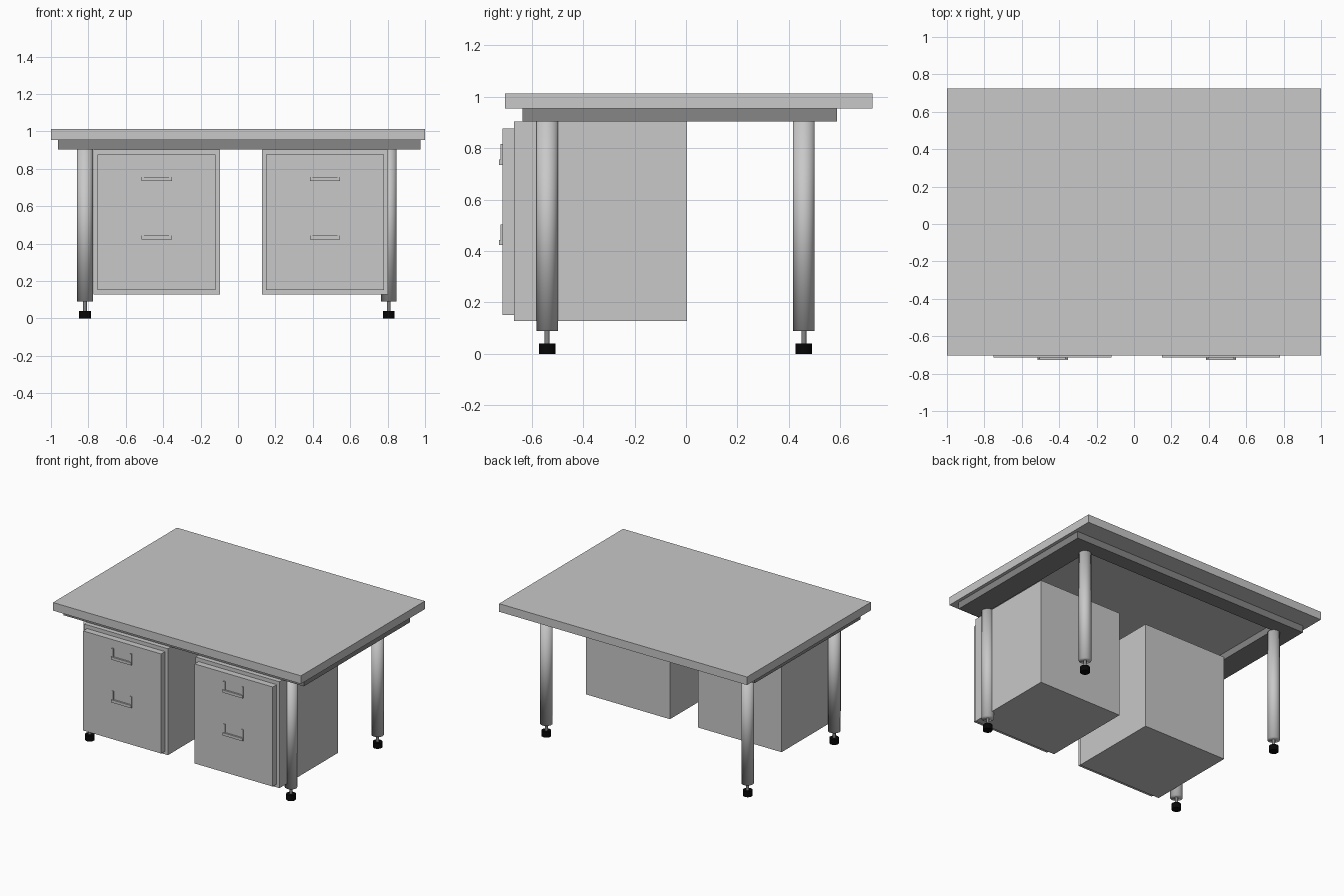
import bpy
import bmesh
from mathutils import Matrix, Vector

old = bpy.data.objects.get("Cube")
if old:
    bpy.data.objects.remove(old, do_unlink=True)


def material(name, value):
    mat = bpy.data.materials.new(name)
    mat.use_nodes = True
    colour = (value, value, value, 1)
    mat.diffuse_color = colour
    mat.node_tree.nodes["Principled BSDF"].inputs["Base Color"].default_value = colour
    return mat


light_grey = material("light grey", 0.58)
dark_grey = material("dark grey", 0.24)
black = material("black", 0.002)


def boxes(name, mat, *extents):
    """One object from boxes, each given as a low and a high corner."""
    bm = bmesh.new()
    for low, high in extents:
        low, high = Vector(low), Vector(high)
        place = Matrix.Translation((low + high) / 2) @ Matrix.Diagonal((*(high - low), 1))
        bmesh.ops.create_cube(bm, size=1, matrix=place)
    return finish(name, mat, bm)


def cylinder(name, mat, x, y, bottom, top, radius, sides=24, soft=False):
    bm = bmesh.new()
    bmesh.ops.create_cone(bm, cap_ends=True, segments=sides, radius1=radius, radius2=radius,
                          depth=top - bottom,
                          matrix=Matrix.Translation((x, y, (bottom + top) / 2)))
    for face in bm.faces:
        face.smooth = soft or len(face.verts) == 4
    if not soft:
        for edge in bm.edges:
            edge.smooth = all(len(f.verts) == 4 for f in edge.link_faces)
    return finish(name, mat, bm)


def finish(name, mat, bm):
    mesh = bpy.data.meshes.new(name)
    bm.to_mesh(mesh)
    bm.free()
    mesh.materials.append(mat)
    obj = bpy.data.objects.new(name, mesh)
    bpy.context.collection.objects.link(obj)
    return obj


# Table top
TOP, UNDER, RAIL = 1.013, 0.954, 0.904
boxes("table_top", light_grey, ((-1, -0.703, UNDER), (1, 0.725, TOP)))

# Open frame under the top: two side rails with front and back rails between
left, right, front, back = 0.976, -0.963, -0.635, 0.586
side, cross = 0.17, 0.11
boxes("under_frame", dark_grey,
      ((right, front, RAIL), (right + side, back, UNDER)),
      ((left - side, front, RAIL), (left, back, UNDER)),
      ((right + side, front, RAIL), (left - side, front + cross, UNDER)),
      ((right + side, back - cross, RAIL), (left - side, back, UNDER)))

# Legs with levelling feet
for x, x_name in ((0.806, "left"), (-0.818, "right")):
    for y, y_name in ((-0.54, "front"), (0.458, "back")):
        tag = f"{y_name}_{x_name}"
        cylinder(f"{tag}_leg", light_grey, x, y, 0.09, RAIL, 0.042, soft=True)
        cylinder(f"{tag}_foot_stem", dark_grey, x, y, 0.04, 0.09, 0.01, 12)
        cylinder(f"{tag}_foot", black, x, y, 0, 0.04, 0.032)

# Drawer cabinets, each with a raised front and two handles
FACE = -0.714
for x, tag in ((0.465, "left"), (-0.435, "right")):
    boxes(f"{tag}_cabinet", light_grey, ((x - 0.338, -0.669, 0.128), (x + 0.338, 0.003, RAIL)))
    boxes(f"{tag}_cabinet_front", light_grey,
          ((x - 0.315, FACE, 0.151), (x + 0.315, -0.669, 0.877)))
    for z, level in ((0.735, "upper"), (0.423, "lower")):
        w, t = 0.081, 0.014
        boxes(f"{tag}_{level}_handle", light_grey,
              ((x - w, FACE - 0.012, z), (x + w, FACE, z + 0.02)),
              ((x - w, FACE - 0.007, z + 0.02), (x - w + t, FACE, z + 0.081)),
              ((x + w - t, FACE - 0.007, z + 0.02), (x + w, FACE, z + 0.081)))
